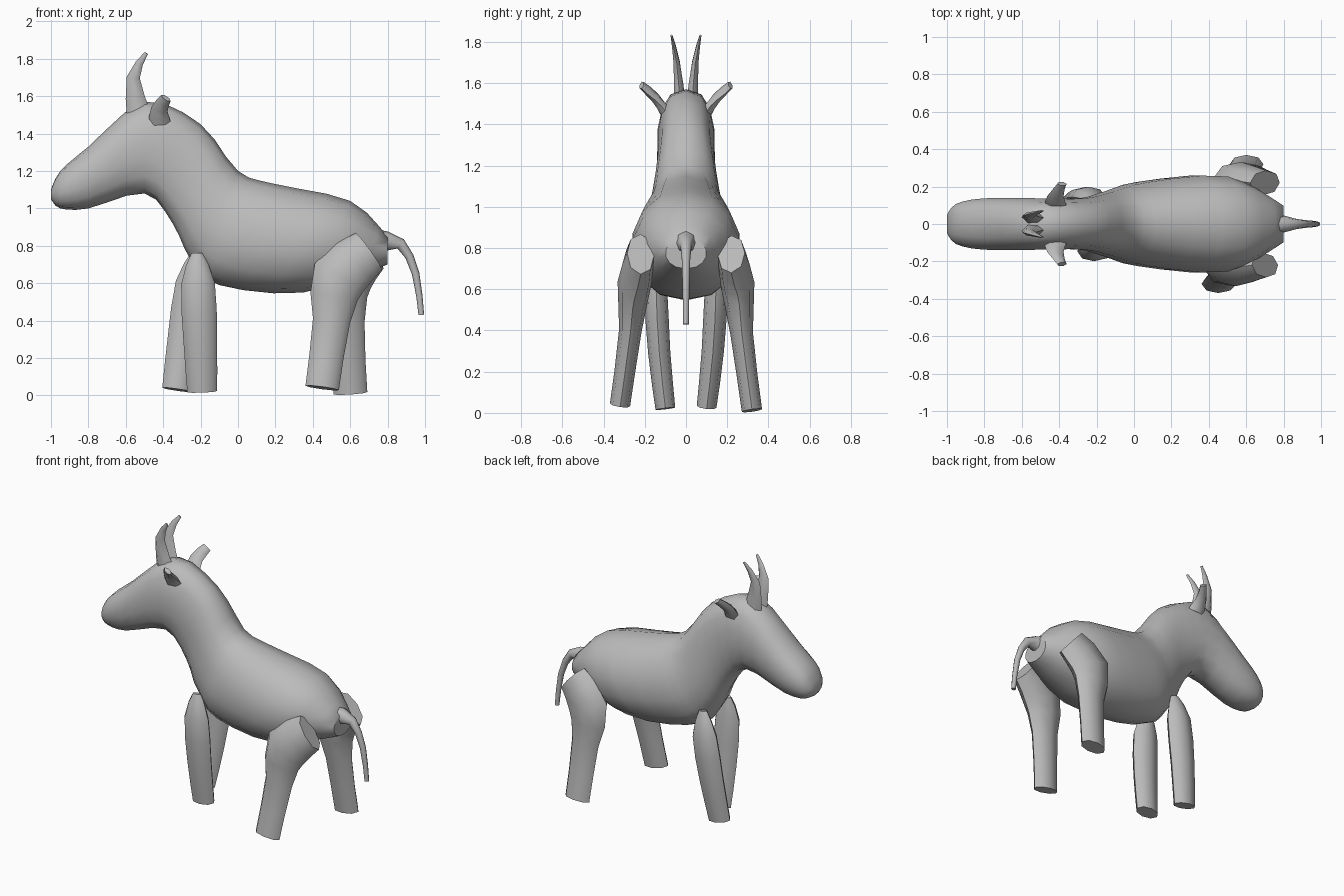
import bpy
import bmesh
import math
from mathutils import Vector

cube = bpy.data.objects.get("Cube")
if cube:
    bpy.data.objects.remove(cube, do_unlink=True)

shade = (0.5, 0.5, 0.5, 1)
grey = bpy.data.materials.new("plain grey")
grey.use_nodes = True
grey.diffuse_color = shade
grey.node_tree.nodes["Principled BSDF"].inputs["Base Color"].default_value = shade


def smooth_path(stations, steps):
    """Pass a smooth spline through stations of any number of values."""
    knots = [Vector(s) for s in stations]
    last = len(knots) - 1
    result = []
    for i in range(last):
        before, start = knots[max(i - 1, 0)], knots[i]
        end, after = knots[i + 1], knots[min(i + 2, last)]
        for k in range(steps):
            t = k / steps
            slope_in, slope_out = (end - before) / 2, (after - start) / 2
            bend = (end - start) * 3 - slope_in * 2 - slope_out
            twist = (start - end) * 2 + slope_in + slope_out
            result.append(start + slope_in * t + bend * t ** 2 + twist * t ** 3)
    return result + [knots[last]]


def oval(centre, along, across, sides, power):
    """Make a ring of points; a power below one makes the oval squarer."""
    ring = []
    for k in range(sides):
        angle = math.tau * k / sides
        s = math.sin(angle)
        ring.append(centre + along * math.cos(angle)
                    + across * math.copysign(abs(s) ** power, s))
    return ring


def skin(name, rings):
    """Join rings of points into one closed, smooth-shaded object."""
    bm = bmesh.new()
    loops = [[bm.verts.new(p) for p in ring] for ring in rings]
    for a, b in zip(loops, loops[1:]):
        for i in range(len(a)):
            j = (i + 1) % len(a)
            bm.faces.new((a[i], a[j], b[j], b[i]))
    bm.faces.new(loops[0])
    bm.faces.new(loops[-1])
    bmesh.ops.recalc_face_normals(bm, faces=bm.faces)
    mesh = bpy.data.meshes.new(name)
    bm.to_mesh(mesh)
    bm.free()
    mesh.materials.append(grey)
    obj = bpy.data.objects.new(name, mesh)
    bpy.context.collection.objects.link(obj)
    bpy.ops.object.select_all(action='DESELECT')
    obj.select_set(True)
    bpy.context.view_layer.objects.active = obj
    bpy.ops.object.shade_smooth_by_angle(angle=math.radians(50))


def limb(name, stations, ratio, side=1, stride=0, drop=0, sides=8):
    """Sweep an oval along (x, y, z, radius) stations.

    ratio flattens it sideways, stride swings the lower end along x."""
    path = smooth_path(stations, 2)
    hip = path[0].z
    centres = []
    for x, y, z, radius in path:
        swing = 1 - z / hip
        centres.append(Vector((x + stride * swing, y * side, z - drop * swing)))
    rings = []
    for i, centre in enumerate(centres):
        ahead, behind = centres[min(i + 1, len(centres) - 1)], centres[max(i - 1, 0)]
        tangent = (ahead - behind).normalized()
        across = Vector((0, 1, 0))
        across = (across - tangent * tangent.y).normalized()
        radius = path[i][3]
        rings.append(oval(centre, tangent.cross(across) * radius,
                          across * radius * ratio, sides, 0.9))
    skin(name, rings)


# Head, neck and trunk: upper edge x and z, lower edge x and z, half width
stations = [
    (-1, 1.1, -1, 1.05, 0.05),
    (-0.95, 1.2, -0.95, 1, 0.11),
    (-0.8, 1.33, -0.8, 1, 0.14),
    (-0.5, 1.57, -0.5, 1.08, 0.14),
    (-0.2, 1.45, -0.35, 0.92, 0.14),
    (0, 1.2, -0.25, 0.72, 0.18),
    (0.2, 1.13, -0.1, 0.59, 0.23),
    (0.6, 1.04, 0.35, 0.55, 0.26),
    (0.8, 0.85, 0.8, 0.7, 0.1),
]
rings = []
for top_x, top_z, low_x, low_z, width in smooth_path(stations, 3):
    top, low = Vector((top_x, 0, top_z)), Vector((low_x, 0, low_z))
    power = 0.75 if top_x < 0 else 0.9
    rings.append(oval((top + low) / 2, (top - low) / 2,
                      Vector((0, width, 0)), 14, power))
skin("body_and_head", rings)

# Legs: haunched hind pair and straight front pair, each with its own stride
hind = [(0.7, 0.22, 0.77, 0.12), (0.54, 0.25, 0.63, 0.15),
        (0.5, 0.27, 0.4, 0.1), (0.45, 0.32, 0.04, 0.09)]
front = [(-0.22, 0.13, 0.76, 0.03), (-0.22, 0.145, 0.6, 0.09),
         (-0.22, 0.13, 0.3, 0.09), (-0.22, 0.1, 0.03, 0.08)]
limb("right_hind_leg", hind, 0.55, side=-1)
limb("left_hind_leg", hind, 0.55, stride=0.16, drop=0.03)
limb("right_front_leg", front, 0.6, side=-1, stride=0.03, drop=0.01)
limb("left_front_leg", front, 0.6, stride=-0.11)

# Tail
limb("tail", [(0.74, 0, 0.82, 0.07), (0.87, 0, 0.81, 0.03),
              (0.95, 0, 0.65, 0.02), (0.98, 0, 0.43, 0.015)], 0.9)

# Horns and ears
horn = [(-0.53, 0.03, 1.5, 0.065), (-0.56, 0.045, 1.7, 0.035), (-0.49, 0.07, 1.83, 0.01)]
ear = [(-0.42, 0.1, 1.46, 0.06), (-0.42, 0.15, 1.53, 0.045), (-0.385, 0.215, 1.59, 0.03)]
for label, side in (("left", 1), ("right", -1)):
    limb(label + "_horn", horn, 0.5, side, sides=6)
    limb(label + "_ear", ear, 0.5, side, sides=6)
